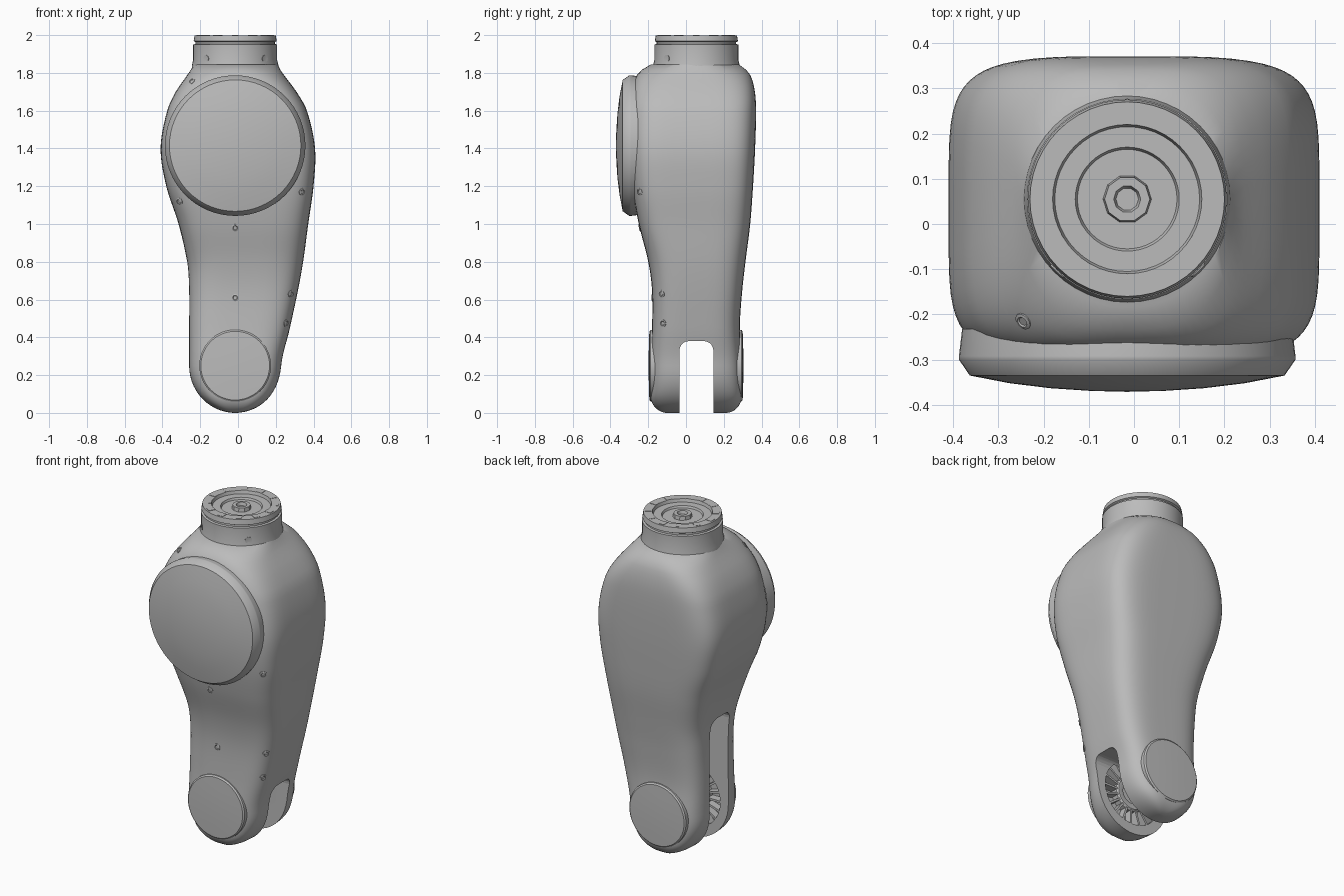
import bpy, bmesh, math
from mathutils import Matrix, Vector
from mathutils.bvhtree import BVHTree

old = bpy.data.objects.get("Cube")
if old:
    bpy.data.objects.remove(old)

grey = bpy.data.materials.new("light_grey")
grey.use_nodes = True
grey.diffuse_color = (0.5, 0.5, 0.5, 1)
grey.node_tree.nodes["Principled BSDF"].inputs["Base Color"].default_value = grey.diffuse_color

AXIS_X = -0.015      # shared centre line of the joints
JOINT_Z = 0.25
SLOT = (-0.035, 0.145)


def finish(name, bm, smooth=True):
    bmesh.ops.recalc_face_normals(bm, faces=bm.faces)
    mesh = bpy.data.meshes.new(name)
    bm.to_mesh(mesh)
    bm.free()
    obj = bpy.data.objects.new(name, mesh)
    bpy.context.collection.objects.link(obj)
    mesh.materials.append(grey)
    if smooth:
        shade(obj)
    return obj


def shade(obj):
    bpy.ops.object.select_all(action='DESELECT')
    obj.select_set(True)
    bpy.context.view_layer.objects.active = obj
    bpy.ops.object.shade_smooth_by_angle(angle=math.radians(35))


def place(centre, direction):
    turn = Vector(direction).to_track_quat('Z', 'Y').to_matrix().to_4x4()
    return Matrix.Translation(centre) @ turn


def lathe(name, profile, matrix, steps=48):
    bm = bmesh.new()
    verts = [bm.verts.new((r, 0, h)) for r, h in profile]
    edges = [bm.edges.new(pair) for pair in zip(verts, verts[1:])]
    bmesh.ops.spin(bm, geom=verts + edges, cent=(0, 0, 0), axis=(0, 0, 1),
                   angle=math.tau, steps=steps)
    bmesh.ops.remove_doubles(bm, verts=bm.verts, dist=1e-5)
    bm.transform(matrix)
    return finish(name, bm)


def ring_of_blocks(name, count, radius, size, matrix):
    bm = bmesh.new()
    for i in range(count):
        spot = (Matrix.Rotation(math.tau * i / count, 4, 'Z')
                @ Matrix.Translation((radius, 0, 0)) @ Matrix.Diagonal((*size, 1)))
        bmesh.ops.create_cube(bm, size=1, matrix=spot)
    bm.transform(matrix)
    return finish(name, bm, False)


def cut(target, cutter):
    mod = target.modifiers.new("cut", 'BOOLEAN')
    mod.object = cutter
    mod.solver = 'EXACT'
    bpy.context.view_layer.objects.active = target
    bpy.ops.object.modifier_apply(modifier=mod.name)
    bpy.data.objects.remove(cutter)


# Body stations: z, right edge, left edge, front, back, corner squareness
stations = [
    (0.0, -0.26, 0.23, -0.19, 0.3, 4),
    (0.25, -0.26, 0.23, -0.19, 0.295, 4),
    (0.45, -0.26, 0.275, -0.18, 0.285, 4),
    (0.65, -0.26, 0.318, -0.18, 0.298, 4),
    (0.8, -0.27, 0.345, -0.2, 0.315, 4),
    (1.0, -0.315, 0.372, -0.25, 0.34, 4.5),
    (1.2, -0.38, 0.4, -0.285, 0.355, 5),
    (1.4, -0.41, 0.408, -0.3, 0.366, 5),
    (1.6, -0.375, 0.365, -0.3, 0.371, 4.5),
    (1.7, -0.33, 0.31, -0.29, 0.365, 4),
    (1.78, -0.275, 0.25, -0.265, 0.345, 3.2),
    (1.82, -0.248, 0.222, -0.23, 0.315, 2.5),
    (1.845, -0.235, 0.21, -0.185, 0.28, 2),
]


def slope(k, c):
    a, b = stations[max(k - 1, 0)], stations[min(k + 1, len(stations) - 1)]
    return (b[c] - a[c]) / (b[0] - a[0])


def section(z):
    k = max(i for i in range(len(stations) - 1) if stations[i][0] <= z)
    a, b = stations[k], stations[k + 1]
    h = b[0] - a[0]
    t = (z - a[0]) / h
    ease = t * t * (3 - 2 * t)
    return [a[c] + (b[c] - a[c]) * ease
            + h * t * (1 - t) * ((1 - t) * slope(k, c) - t * slope(k + 1, c))
            for c in range(1, 6)]


def bend(v, n):
    return math.copysign(abs(v) ** (2 / n), v)


def build_body():
    bm = bmesh.new()
    sides = 64
    low = [JOINT_Z * (1 - math.cos(math.pi / 2 * i / 14)) for i in range(1, 15)]
    high = [JOINT_Z + (1.845 - JOINT_Z) * i / 56 for i in range(1, 57)]
    rings = []
    for z in [0.0005] + low + high:
        right, left, front, back, n = section(min(z, 1.8449))
        # round tip in front outline, softened front and back edges
        if z < JOINT_Z:
            cap = math.sqrt(1 - (1 - z / JOINT_Z) ** 2)
            right, left = [AXIS_X + (x - AXIS_X) * cap for x in (right, left)]
        if z < 0.1:
            inset = 0.09 * (1 - math.sqrt(1 - (1 - z / 0.1) ** 2))
            front, back = front + inset, back - inset
        cx, cy = (right + left) / 2, (front + back) / 2
        ring = []
        for i in range(sides):
            a = math.tau * (i + 0.5) / sides
            ring.append(bm.verts.new((cx + (left - right) / 2 * bend(math.cos(a), n),
                                      cy + (back - front) / 2 * bend(math.sin(a), n), z)))
        rings.append(ring)
    for lo, hi in zip(rings, rings[1:]):
        for i in range(sides):
            j = (i + 1) % sides
            bm.faces.new((lo[i], lo[j], hi[j], hi[i]))
    bm.faces.new(rings[0][::-1])
    bm.faces.new(rings[-1])
    return finish("body_shell", bm)


body = build_body()
surface = BVHTree.FromObject(body, bpy.context.evaluated_depsgraph_get())

# Fork slot, open through the tip and taller on one side
bm = bmesh.new()
outline = [(-0.6, -0.2), (0.6, -0.2), (0.6, 0.38), (0.1, 0.38), (-0.17, 0.83), (-0.6, 0.83)]
face = bm.faces.new([bm.verts.new((x, SLOT[0], z)) for x, z in outline])
extruded = bmesh.ops.extrude_face_region(bm, geom=[face])["geom"]
bmesh.ops.translate(bm, vec=(0, SLOT[1] - SLOT[0], 0),
                    verts=[v for v in extruded if isinstance(v, bmesh.types.BMVert)])
roof = [e for e in bm.edges if all(v.co.z > 0.3 for v in e.verts)
        and abs(e.verts[0].co.y - e.verts[1].co.y) < 0.01]
bmesh.ops.bevel(bm, geom=roof, offset=0.05, segments=5, profile=0.5, affect='EDGES')
cut(body, finish("slot_cutter", bm, False))

# Bearing recesses on the inner fork walls, with hubs and radial ribs
for label, wall, out in (("front", SLOT[0], -1), ("back", SLOT[1], 1)):
    pose = place((AXIS_X, wall, JOINT_Z), (0, out, 0))
    cut(body, lathe("recess_cutter", [(0, -0.02), (0.19, -0.02), (0.19, 0.05), (0, 0.05)], pose))
    lathe(label + "_bearing_hub",
          [(0.06, 0.055), (0.06, 0.004), (0.07, 0), (0.095, 0), (0.105, 0.01), (0.105, 0.055)], pose)
    ring_of_blocks(label + "_bearing_ribs", 20, 0.145, (0.09, 0.012, 0.05),
                   pose @ Matrix.Translation((0, 0, 0.03)))
shade(body)

# Round cover pads on the outside of the fork
for label, y, out in (("front", -0.187, -1), ("back", 0.293, 1)):
    lathe(label + "_joint_cap",
          [(0.19, -0.04), (0.19, 0), (0.182, 0.007), (0.1, 0.01), (0, 0.011)],
          place((AXIS_X, y, JOINT_Z), (0, out, 0)))

# Large domed cover
lathe("main_cover",
      [(0.365, -0.06), (0.372, 0.0), (0.372, 0.008), (0.348, 0.043), (0.26, 0.06),
       (0.17, 0.071), (0.08, 0.077), (0, 0.079)],
      place((AXIS_X, -0.292, 1.415), (0, -1, 0)), 64)

# Neck collar with a recessed connector on top
neck = Matrix.Translation((AXIS_X, 0.055, 0))
lathe("neck_collar",
      [(0.232, 1.8), (0.228, 1.845), (0.222, 1.87), (0.222, 1.95), (0.21, 1.953), (0.21, 1.963),
       (0.22, 1.968), (0.215, 1.998), (0.165, 1.998), (0.16, 1.98), (0.115, 1.98),
       (0.11, 1.968), (0, 1.968)], neck)
lathe("connector_hub", [(0.055, 1.96), (0.05, 1.99), (0.03, 1.99), (0.025, 1.972), (0, 1.972)],
      neck, 10)
ring_of_blocks("neck_lugs", 12, 0.185, (0.04, 0.035, 0.02), neck @ Matrix.Translation((0, 0, 1.99)))

# Small screws set flush with the front surface
screws = [(-0.245, 1.755), (-0.31, 1.12), (0.34, 1.17), (AXIS_X, 0.98),
          (AXIS_X, 0.61), (0.28, 0.63), (0.255, 0.475)]
for i, (x, z) in enumerate(screws):
    hit, normal, _, _ = surface.ray_cast(Vector((x, -2, z)), Vector((0, 1, 0)))
    if hit:
        lathe("screw_%d" % (i + 1),
              [(0.02, -0.01), (0.02, 0.002), (0.013, 0.004), (0.01, 0.001), (0, 0.001)],
              place(hit, normal), 12)
for i, x in enumerate((-0.17, 0.145)):
    angle = Vector((x - AXIS_X, -0.16, 0)).normalized()
    lathe("neck_screw_%d" % (i + 1), [(0.02, -0.01), (0.02, 0.002), (0.01, 0.001), (0, 0.001)],
          place(Vector((AXIS_X, 0.055, 1.875)) + angle * 0.222, angle), 12)
